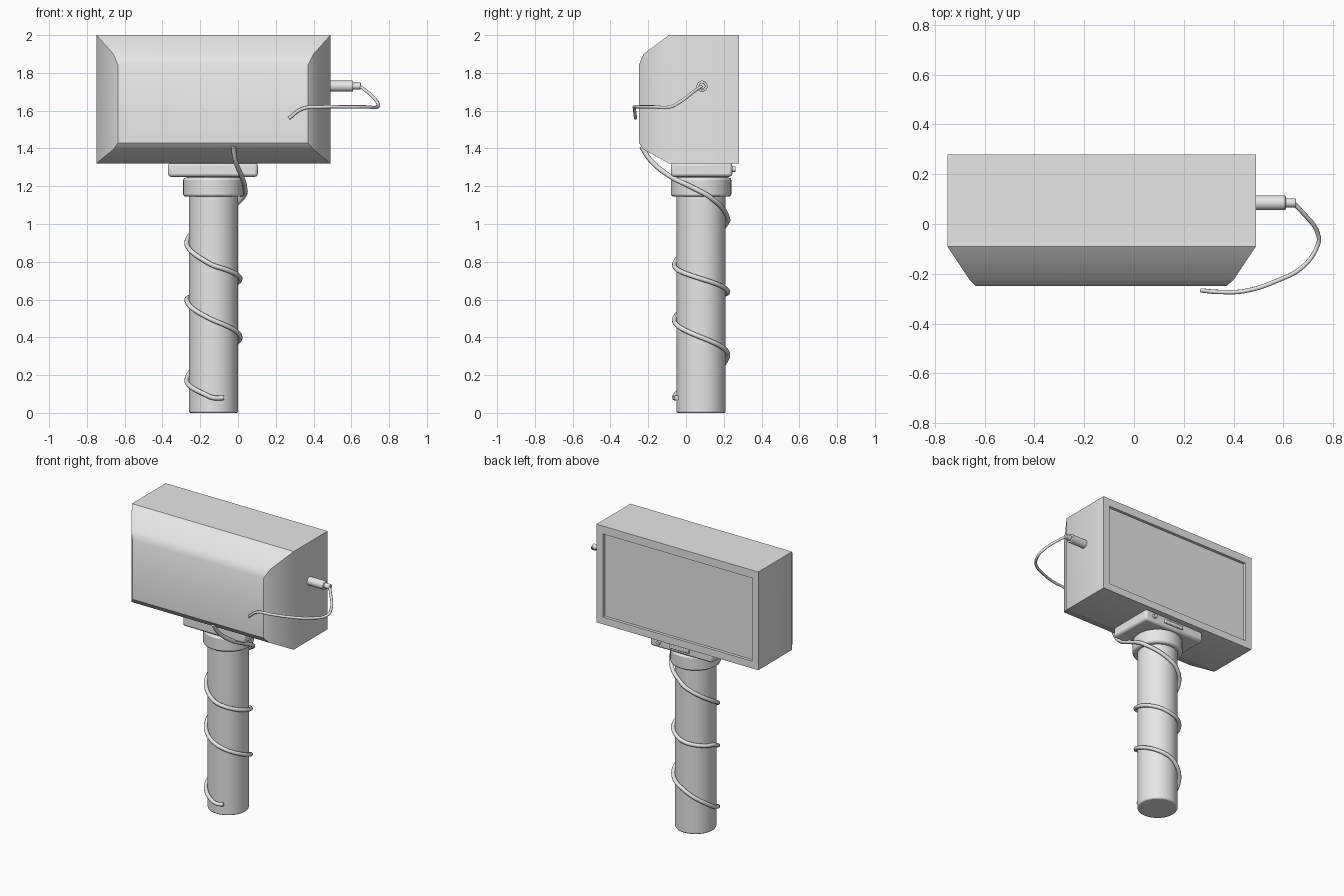
import bpy, bmesh, math
from mathutils import Vector

cube = bpy.data.objects.get("Cube")
if cube:
    bpy.data.objects.remove(cube, do_unlink=True)

grey = bpy.data.materials.new("light_grey")
grey.use_nodes = True
grey.diffuse_color = (0.8, 0.8, 0.8, 1)
grey.node_tree.nodes["Principled BSDF"].inputs["Base Color"].default_value = (0.8, 0.8, 0.8, 1)

AXIS_X, AXIS_Y = -0.13, 0.08


def finish(obj, name, bevel=0, angle=30):
    obj.name = name
    obj.data.materials.append(grey)
    if bevel:
        mod = obj.modifiers.new("Bevel", "BEVEL")
        mod.width, mod.segments = bevel, 2
    bpy.ops.object.select_all(action="DESELECT")
    obj.select_set(True)
    bpy.context.view_layer.objects.active = obj
    bpy.ops.object.shade_smooth_by_angle(angle=math.radians(angle))
    return obj


def box(name, lo, hi, bevel=0):
    lo, hi = Vector(lo), Vector(hi)
    bpy.ops.mesh.primitive_cube_add(size=1, location=(lo + hi) / 2)
    obj = bpy.context.object
    obj.scale = hi - lo
    bpy.ops.object.transform_apply(location=False, rotation=False, scale=True)
    return finish(obj, name, bevel)


def rod(name, start, end, radius, bevel=0, sides=32):
    start, end = Vector(start), Vector(end)
    bpy.ops.mesh.primitive_cylinder_add(vertices=sides, radius=radius,
                                        depth=(end - start).length, location=(start + end) / 2)
    obj = bpy.context.object
    obj.rotation_euler = (end - start).to_track_quat("Z", "Y").to_euler()
    return finish(obj, name, bevel)


def cable(name, points, radius):
    curve = bpy.data.curves.new(name, "CURVE")
    curve.dimensions = "3D"
    curve.bevel_depth, curve.bevel_resolution = radius, 2
    curve.resolution_u = 6
    curve.use_fill_caps = True
    spline = curve.splines.new("BEZIER")
    spline.bezier_points.add(len(points) - 1)
    for knot, co in zip(spline.bezier_points, points):
        knot.co = co
        knot.handle_left_type = knot.handle_right_type = "AUTO"
    obj = bpy.data.objects.new(name, curve)
    bpy.context.collection.objects.link(obj)
    bpy.ops.object.select_all(action="DESELECT")
    obj.select_set(True)
    bpy.context.view_layer.objects.active = obj
    bpy.ops.object.convert(target="MESH")
    return finish(bpy.context.object, name, angle=50)


# Housing: rectangles (y, x min, x max, z min, z max) from recessed screen to front
rings = [
    (0.26, -0.70, 0.44, 1.37, 1.945),
    (0.28, -0.70, 0.44, 1.37, 1.945),
    (0.28, -0.75, 0.49, 1.32, 2.0),
    (-0.09, -0.75, 0.49, 1.32, 2.0),
    (-0.225, -0.66, 0.40, 1.395, 1.90),
    (-0.25, -0.635, 0.37, 1.43, 1.84),
]
bm = bmesh.new()
loops = [[bm.verts.new((x, y, z)) for x, z in ((a, c), (b, c), (b, d), (a, d))]
         for y, a, b, c, d in rings]
for one, two in zip(loops, loops[1:]):
    for i in range(4):
        j = (i + 1) % 4
        bm.faces.new((one[i], one[j], two[j], two[i]))
bm.faces.new(loops[0])
bm.faces.new(loops[-1])
bmesh.ops.recalc_face_normals(bm, faces=bm.faces)
mesh = bpy.data.meshes.new("housing")
bm.to_mesh(mesh)
bm.free()
housing = bpy.data.objects.new("housing", mesh)
bpy.context.collection.objects.link(housing)
finish(housing, "housing", angle=35)

# Mounting plate with rear button and latch
box("mount_plate", (-0.37, -0.08, 1.25), (0.105, 0.245, 1.325), 0.015)
rod("rear_button", (0.035, 0.24, 1.29), (0.035, 0.262, 1.29), 0.014, sides=16)
box("rear_latch", (-0.20, 0.24, 1.275), (-0.05, 0.255, 1.302), 0.004)

# Handle and collar
rod("handle", (AXIS_X, AXIS_Y, 0), (AXIS_X, AXIS_Y, 1.2), 0.13, 0.008, 48)
rod("collar", (AXIS_X, AXIS_Y, 1.145), (AXIS_X, AXIS_Y, 1.245), 0.16, 0.012, 48)
rod("collar_neck", (AXIS_X, AXIS_Y, 1.23), (AXIS_X, AXIS_Y, 1.27), 0.14, sides=48)

# Cable wound around the handle: heights at each quarter turn from the right side
quarters = [1.16, 1.03, 0.90, 0.78, 0.71, 0.64, 0.60, 0.49, 0.40, 0.31, 0.17, 0.08]
path = [(-0.025, -0.235, 1.41), (-0.015, -0.19, 1.34), (0.02, -0.08, 1.25), (0.035, 0.02, 1.2)]
steps = 4
for i in range(steps, (len(quarters) - 1) * steps + 2):
    k, t = divmod(i, steps)
    low, high = quarters[k], quarters[min(k + 1, len(quarters) - 1)]
    a = i / steps * math.pi / 2
    path.append((AXIS_X + 0.141 * math.cos(a), AXIS_Y + 0.141 * math.sin(a),
                 low + (high - low) * t / steps))
path.insert(4, (0.025, 0.13, 1.14))
cable("wound_cable", path, 0.013)

# Side connector and loose cable
rod("side_plug", (0.48, 0.085, 1.73), (0.61, 0.085, 1.73), 0.029, 0.004)
rod("plug_tip", (0.60, 0.085, 1.73), (0.65, 0.085, 1.73), 0.018, 0.003, 20)
cable("loose_cable", [(0.64, 0.085, 1.73), (0.665, 0.06, 1.715), (0.742, -0.05, 1.635),
                      (0.738, -0.085, 1.62), (0.68, -0.17, 1.62), (0.57, -0.23, 1.62),
                      (0.44, -0.27, 1.62), (0.34, -0.273, 1.61), (0.27, -0.267, 1.56)], 0.009)
